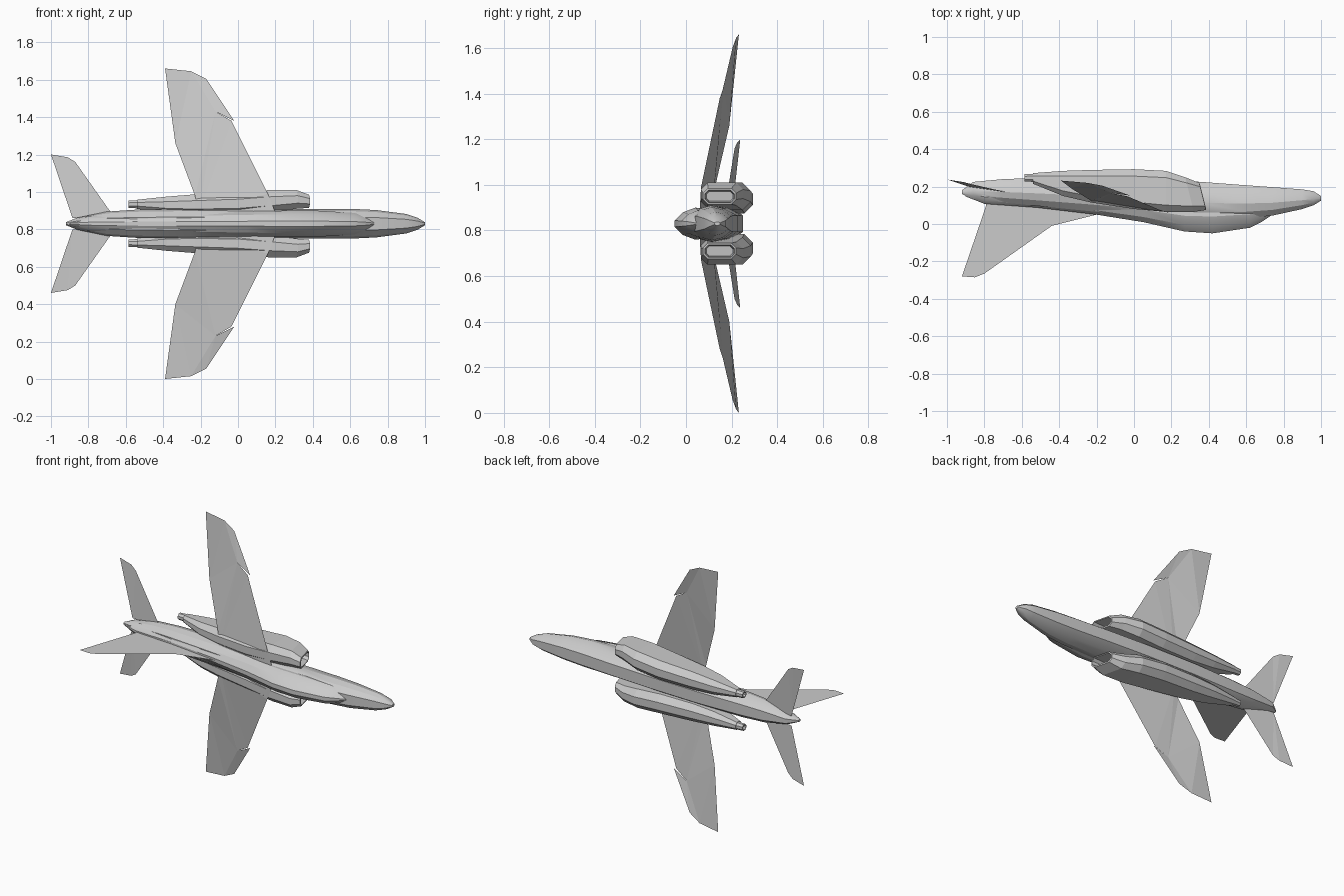
import bpy
import bmesh
import math

default = bpy.data.objects.get("Cube")
if default:
    bpy.data.objects.remove(default, do_unlink=True)

MID = 0.83  # height of the plane of symmetry

grey = bpy.data.materials.new("airframe grey")
grey.use_nodes = True
colour = (0.6, 0.6, 0.6, 1)
grey.diffuse_color = colour
grey.node_tree.nodes["Principled BSDF"].inputs["Base Color"].default_value = colour


def make_object(name, bm, smooth=False):
    """Turn a bmesh into a named object with the body colour."""
    bmesh.ops.recalc_face_normals(bm, faces=bm.faces)
    mesh = bpy.data.meshes.new(name)
    bm.to_mesh(mesh)
    bm.free()
    mesh.materials.append(grey)
    obj = bpy.data.objects.new(name, mesh)
    bpy.context.collection.objects.link(obj)
    if smooth:
        bpy.ops.object.select_all(action="DESELECT")
        obj.select_set(True)
        bpy.context.view_layer.objects.active = obj
        bpy.ops.object.shade_smooth_by_angle(angle=math.radians(25))
    return obj


def loft(name, rings, smooth=False):
    """Skin closed rings of equal length and cap both ends."""
    bm = bmesh.new()
    loops = [[bm.verts.new(p) for p in ring] for ring in rings]
    for a, b in zip(loops, loops[1:]):
        for i in range(len(a)):
            j = (i + 1) % len(a)
            bm.faces.new((a[i], a[j], b[j], b[i]))
    bm.faces.new(loops[0])
    bm.faces.new(loops[-1])
    return make_object(name, bm, smooth)


def sheet(name, points, side=1):
    """Thin surface from (x, y, offset from the symmetry plane) points."""
    bm = bmesh.new()
    bm.faces.new([bm.verts.new((x, y, MID + side * z)) for x, y, z in points])
    bmesh.ops.triangulate(bm, faces=bm.faces)
    return make_object(name, bm)


def body_ring(station, profile):
    """Symmetric section; profile holds (depth fraction, width fraction)."""
    x, top, bottom, width = station
    half = [(top + (bottom - top) * d, width * w) for d, w in profile]
    ring = [(x, y, MID + w) for y, w in half]
    return ring + [(x, y, MID - w) for y, w in reversed(half)]


# Fuselage: x, top, bottom, half width
fuselage = [
    (1.0, 0.125, 0.15, 0.008), (0.96, 0.1, 0.175, 0.032),
    (0.9, 0.08, 0.185, 0.052), (0.74, 0.045, 0.197, 0.073),
    (0.6, 0.03, 0.207, 0.08), (0.36, 0.02, 0.225, 0.08),
    (0.1, 0.035, 0.24, 0.08), (-0.25, 0.07, 0.25, 0.08),
    (-0.55, 0.1, 0.245, 0.075), (-0.7, 0.115, 0.24, 0.065),
    (-0.86, 0.135, 0.225, 0.032), (-0.92, 0.16, 0.18, 0.008),
]
oval = [(0, 0.45), (0.2, 0.85), (0.45, 1), (0.75, 0.85), (1, 0.45)]
loft("fuselage", [body_ring(s, oval) for s in fuselage], smooth=True)

# Canopy and the long spine behind it
spine = [
    (0.73, 0.043, 0.08, 0.015), (0.68, 0.01, 0.1, 0.042),
    (0.62, -0.02, 0.1, 0.058), (0.42, -0.05, 0.1, 0.07),
    (0.27, -0.04, 0.1, 0.07), (0.05, 0.01, 0.12, 0.066),
    (-0.2, 0.05, 0.14, 0.06), (-0.52, 0.088, 0.16, 0.055),
    (-0.8, 0.108, 0.17, 0.04), (-0.9, 0.147, 0.175, 0.012),
]
hump = [(0, 0.2), (0.25, 0.72), (0.6, 1), (1, 0.9)]
loft("canopy_and_spine", [body_ring(s, hump) for s in spine], smooth=True)


def box_ring(station, side, inset=0):
    """Chamfered box section of a nacelle."""
    x, top, bottom, inner, outer = station
    top, inner = top + inset, inner + inset
    bottom, outer = bottom - inset, outer - inset
    c = 0.3 * min(bottom - top, outer - inner)
    corners = [
        (top, inner + c), (top, outer - c), (top + c, outer), (bottom - c, outer),
        (bottom, outer - c), (bottom, inner + c), (bottom - c, inner), (top + c, inner),
    ]
    # the lip of the intake leans back towards the belly
    lean = 0.25 if x > 0.3 else 0
    return [(x - lean * (y - top), y, MID + side * z) for y, z in corners]


# Engine nacelle: x, top, bottom, inner and outer offset
nacelle = [
    (0.385, 0.075, 0.22, 0.085, 0.155), (0.32, 0.065, 0.25, 0.08, 0.18),
    (0.17, 0.065, 0.284, 0.06, 0.18), (0.0, 0.08, 0.293, 0.045, 0.168),
    (-0.23, 0.115, 0.289, 0.045, 0.157), (-0.38, 0.15, 0.284, 0.055, 0.145),
    (-0.54, 0.215, 0.272, 0.08, 0.128),
]


def nozzle_ring(x, radius, side):
    """Octagon around the exhaust axis."""
    return [(x, 0.247 + radius * math.cos(a), MID + side * 0.104 + radius * math.sin(a))
            for a in [math.tau * (i + 0.5) / 8 for i in range(8)]]


for side, label in ((1, "upper"), (-1, "lower")):
    # Nacelle with a hollow intake
    front = nacelle[0]
    deep = (0.31,) + front[1:]
    rings = [box_ring(deep, side, 0.014), box_ring(front, side, 0.008)]
    rings += [box_ring(s, side) for s in nacelle]
    loft(label + "_nacelle", rings)

    # Exhaust nozzle with a recessed end
    pipe = [(-0.53, 0.024), (-0.585, 0.021), (-0.585, 0.015), (-0.56, 0.013)]
    loft(label + "_nozzle", [nozzle_ring(x, r, side) for x, r in pipe])

    # Wing in two panels with a step in the leading edge
    sheet(label + "_inner_wing", [
        (0.2, 0.06, 0.06), (0.16, 0.066, 0.16), (-0.035, 0.148, 0.55),
        (-0.12, 0.165, 0.6), (-0.335, 0.19, 0.43), (-0.23, 0.125, 0.15),
        (-0.21, 0.115, 0.06),
    ], side)
    sheet(label + "_outer_wing", [
        (-0.12, 0.165, 0.6), (-0.02, 0.152, 0.55), (-0.17, 0.205, 0.775),
        (-0.25, 0.22, 0.815), (-0.39, 0.232, 0.83), (-0.335, 0.19, 0.43),
    ], side)

    # Tailplane
    sheet(label + "_tailplane", [
        (-0.66, 0.165, 0.04), (-0.69, 0.172, 0.075), (-0.87, 0.213, 0.33),
        (-0.91, 0.224, 0.355), (-1.0, 0.238, 0.37), (-0.885, 0.2, 0.03),
    ], side)

# Tail fin
sheet("tail_fin", [
    (-0.2, 0.05, 0), (-0.44, -0.01, 0), (-0.8, -0.265, 0), (-0.85, -0.285, 0),
    (-0.92, -0.28, 0), (-0.79, 0.1, 0), (-0.79, 0.15, 0), (-0.3, 0.12, 0),
])
